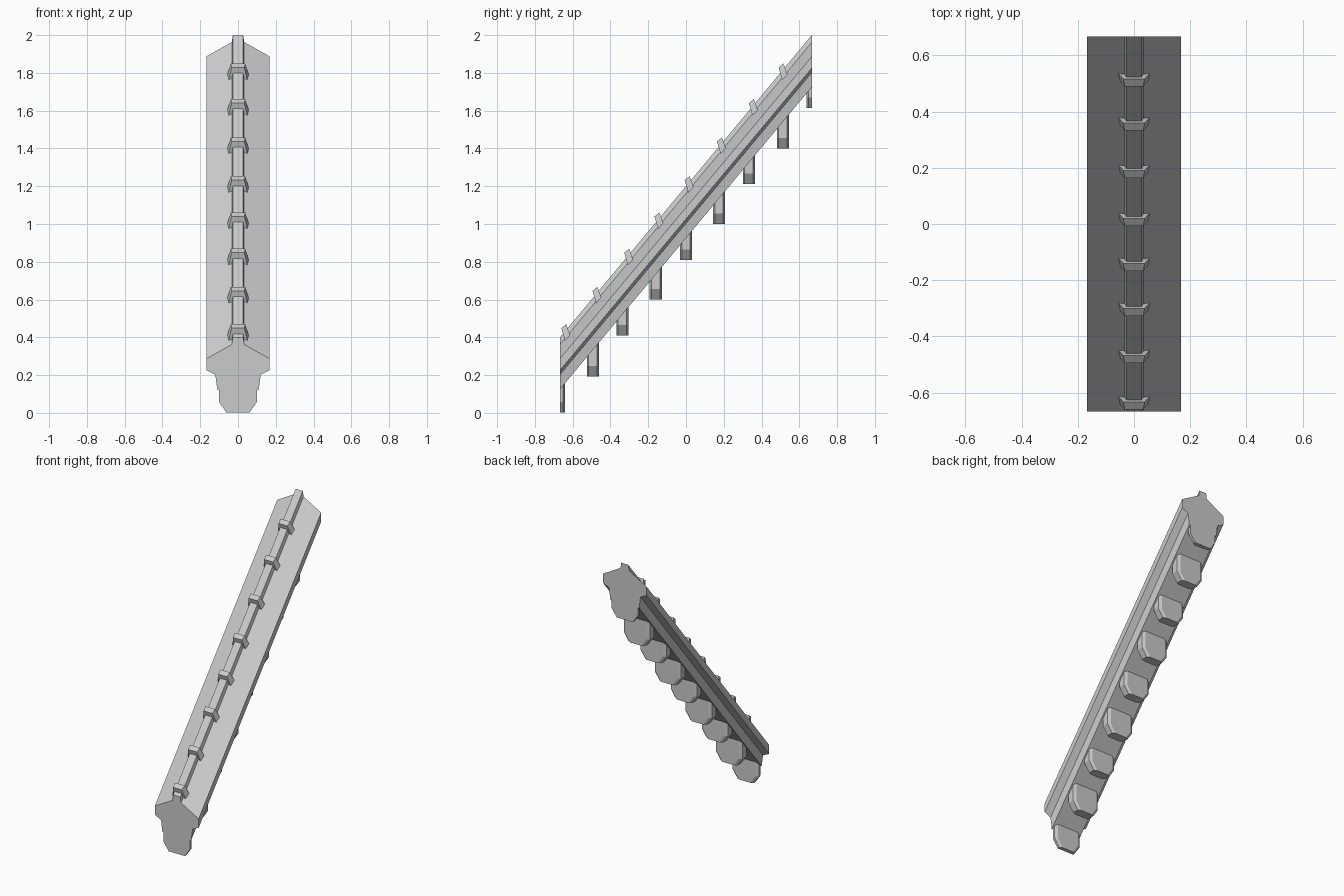
import bpy

if "Cube" in bpy.data.objects:
    bpy.data.objects.remove(bpy.data.objects["Cube"])

Y0, Y1, SLOPE = -0.667, 0.667, 1.2


def rise(y):
    return SLOPE * (y - Y0)


def loft(name, rings):
    """Closed solid through rings of equal point count."""
    n = len(rings[0])
    verts = [p for r in rings for p in r]
    faces = [list(range(n))[::-1], [len(verts) - n + i for i in range(n)]]
    for k in range(len(rings) - 1):
        for i in range(n):
            j = (i + 1) % n
            faces.append([k*n + i, k*n + j, (k+1)*n + j, (k+1)*n + i])
    me = bpy.data.meshes.new(name)
    me.from_pydata(verts, [], faces)
    ob = bpy.data.objects.new(name, me)
    bpy.context.collection.objects.link(ob)
    # consistent outward normals
    bpy.context.view_layer.objects.active = ob
    ob.select_set(True)
    bpy.ops.object.mode_set(mode='EDIT')
    bpy.ops.mesh.select_all(action='SELECT')
    bpy.ops.mesh.normals_make_consistent(inside=False)
    bpy.ops.object.mode_set(mode='OBJECT')
    ob.select_set(False)
    return ob


# sloping roof beam with ridge rib, cut vertically at both ends
half = [(0.027, 0.40), (0.033, 0.362), (0.167, 0.287), (0.167, 0.226),
        (0.12, 0.203), (0.11, 0.125)]
profile = half + [(-x, z) for x, z in reversed(half)]
loft("ridge_beam", [[(x, y, z + rise(y)) for x, z in profile] for y in (Y0, Y1)])

# hanging tabs with chamfered corners and tapered lower ends
tabs = [(-0.672, 0.003), (-0.493, 0.193), (-0.337, 0.41), (-0.16, 0.6), (0, 0.81),
        (0.175, 1.0), (0.333, 1.212), (0.513, 1.4), (0.67, 1.615)]
for i, (yc, zb) in enumerate(tabs):
    ya, yb = max(yc - 0.032, Y0), min(yc + 0.032, Y1)
    ca = 0.01 if ya > Y0 else 0.0
    cb = 0.01 if yb < Y1 else 0.0

    def ring(w, z):
        a, b = w - 2*ca, w - 2*cb
        pts = [(b, yb), (w, yb - 0.01), (w, ya + 0.01), (a, ya)]
        return [(x, y, z) for x, y in pts] + [(-x, y, z) for x, y in reversed(pts)]

    top = 0.165 + rise(min(max(yc, Y0), Y1))
    zb = max(zb, 0)
    loft(f"hanging_tab_{i}", [ring(0.062, zb), ring(0.10, zb + 0.055), ring(0.10, top)])

# saddle clips astride the ridge rib
for i, y in enumerate((-0.66, -0.495, -0.327, -0.167, -0.007, 0.164, 0.333, 0.49)):
    z = 0.44 + rise(y)
    front = [(0.033, y, z), (0.052, y + 0.022, z - 0.075)]
    back = [(0.038, y + 0.026, z + 0.021), (0.062, y + 0.053, z - 0.054)]
    loft(f"saddle_clip_{i}",
         [r + [(-px, py, pz) for px, py, pz in reversed(r)] for r in (front, back)])
